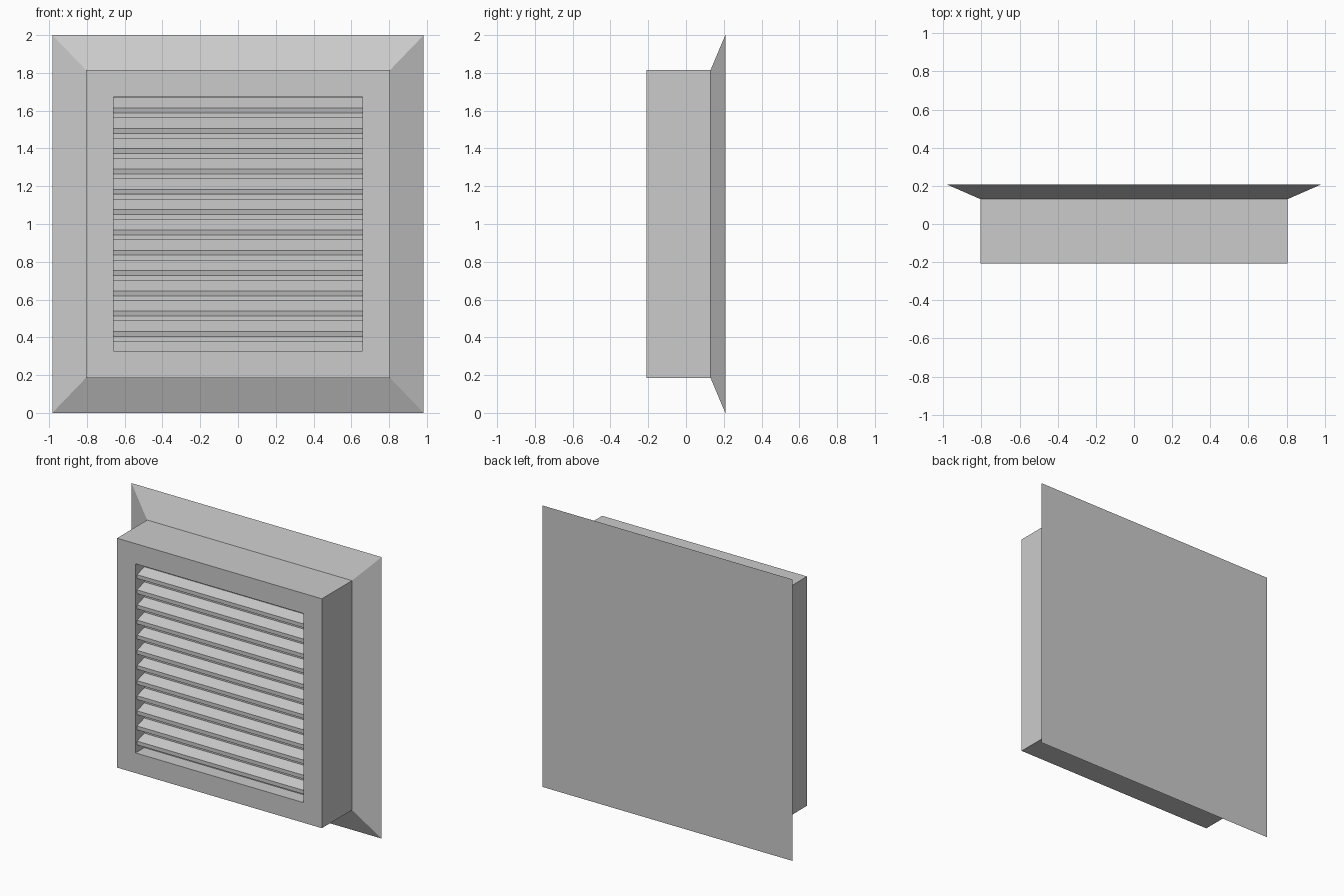
import bpy, bmesh

if "Cube" in bpy.data.objects:
    bpy.data.objects.remove(bpy.data.objects["Cube"])

def make_object(name, bm):
    bmesh.ops.recalc_face_normals(bm, faces=bm.faces)
    mesh = bpy.data.meshes.new(name)
    bm.to_mesh(mesh)
    bm.free()
    obj = bpy.data.objects.new(name, mesh)
    bpy.context.collection.objects.link(obj)
    return obj

def loft_rings(name, rings):
    """Join rectangular rings (half width, half height, y) and cap both ends."""
    bm = bmesh.new()
    loops = [[bm.verts.new((sx * hx, y, 1 + sz * hz))
              for sx, sz in ((-1, -1), (1, -1), (1, 1), (-1, 1))]
             for hx, hz, y in rings]
    for a, b in zip(loops, loops[1:]):
        for i in range(4):
            j = (i + 1) % 4
            bm.faces.new((a[i], a[j], b[j], b[i]))
    bm.faces.new(loops[0])
    bm.faces.new(loops[-1])
    return make_object(name, bm)

def extrude_profile(name, points, half_width):
    """Sweep a (y, z) profile along x."""
    bm = bmesh.new()
    face = bm.faces.new([bm.verts.new((-half_width, y, z)) for y, z in points])
    ext = bmesh.ops.extrude_face_region(bm, geom=[face])
    verts = [g for g in ext["geom"] if isinstance(g, bmesh.types.BMVert)]
    bmesh.ops.translate(bm, verts=verts, vec=(2 * half_width, 0, 0))
    return make_object(name, bm)

# Whole body: flat back, flared flange, box housing, front border, shallow recess
OPEN_X, OPEN_Z = 0.66, 0.672
WALL_Y = -0.11
loft_rings("vent_housing", [
    (0.983, 1.0, 0.208),
    (0.805, 0.815, 0.13),
    (0.805, 0.815, -0.208),
    (OPEN_X, OPEN_Z, -0.208),
    (OPEN_X, OPEN_Z, WALL_Y),
])

# Louvre slats sloping down towards the front
FRONT_Y = -0.19
for i in range(12):
    z = 0.378 + 0.1075 * i
    extrude_profile(f"louvre_slat_{i + 1}", [
        (FRONT_Y, z), (FRONT_Y, z + 0.027),
        (WALL_Y, z + 0.053), (WALL_Y, z + 0.026),
    ], OPEN_X)

# Lower edge of the topmost slat, mostly hidden behind the border
extrude_profile("top_slat_edge", [
    (FRONT_Y, 1.666), (FRONT_Y, 1 + OPEN_Z), (FRONT_Y + 0.018, 1 + OPEN_Z),
], OPEN_X)
